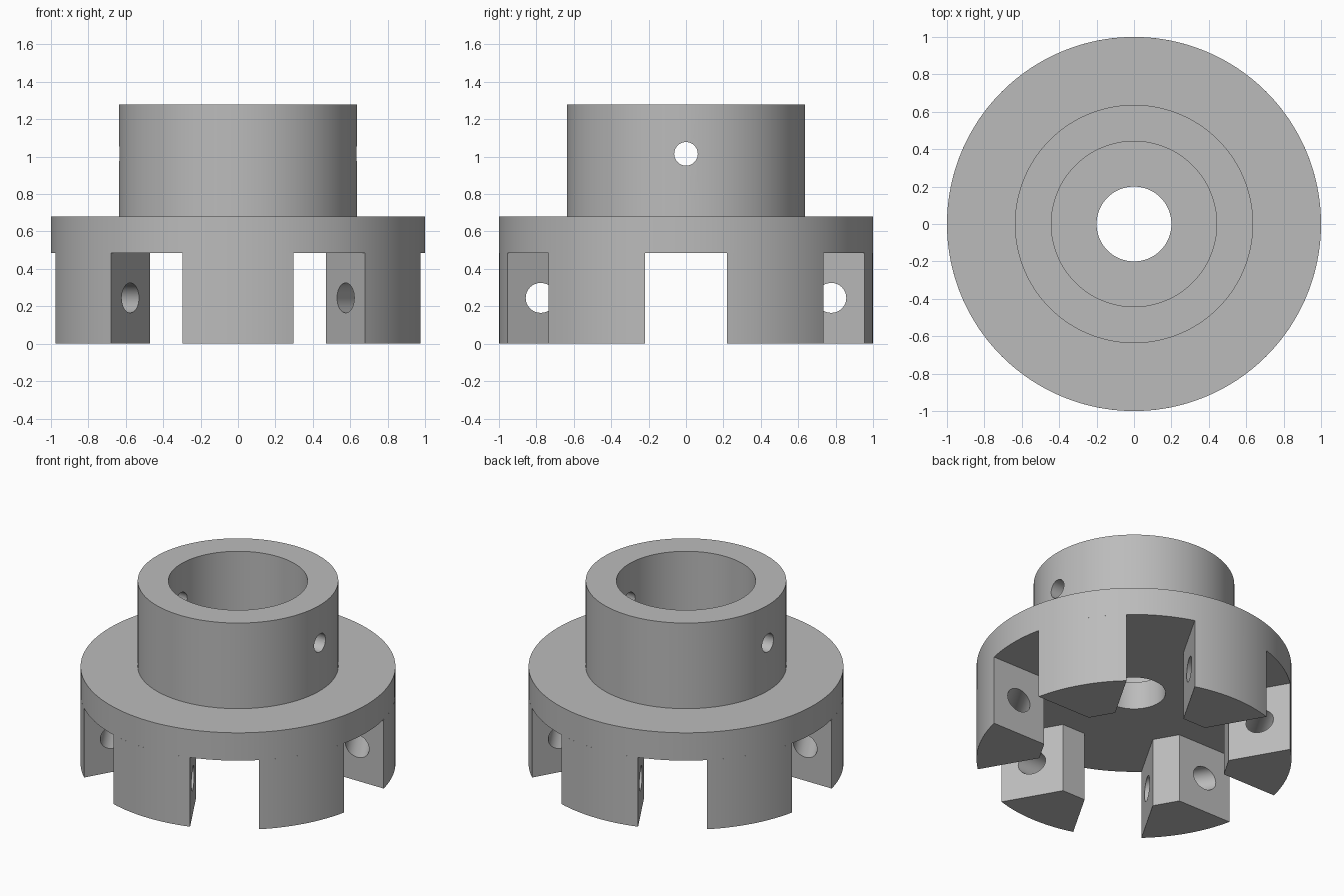
import bpy, bmesh
from math import sin, cos, pi, radians, asin
from mathutils import Matrix

if "Cube" in bpy.data.objects:
    bpy.data.objects.remove(bpy.data.objects["Cube"], do_unlink=True)

# Main sizes
OUTER, COLLAR, BORE, SHAFT = 1.0, 0.637, 0.442, 0.2
TOP, SHOULDER, UNDER = 1.28, 0.68, 0.485
SLOT_HALF, TOOTH_INNER = 0.22, 0.595
SEGMENTS = 128

metal = bpy.data.materials.new("plain grey")
metal.use_nodes = True
grey = (0.5, 0.5, 0.5, 1)
metal.diffuse_color = grey
metal.node_tree.nodes["Principled BSDF"].inputs["Base Color"].default_value = grey


def make_object(name, bm):
    bmesh.ops.recalc_face_normals(bm, faces=bm.faces)
    mesh = bpy.data.meshes.new(name)
    bm.to_mesh(mesh)
    bm.free()
    mesh.materials.append(metal)
    obj = bpy.data.objects.new(name, mesh)
    bpy.context.collection.objects.link(obj)
    return obj


def activate(obj):
    bpy.ops.object.select_all(action='DESELECT')
    obj.select_set(True)
    bpy.context.view_layer.objects.active = obj


def drill(obj, radius, length, matrix):
    """Cut a round hole, then discard the drill."""
    bm = bmesh.new()
    bmesh.ops.create_cone(bm, cap_ends=True, segments=48, radius1=radius,
                          radius2=radius, depth=length, matrix=matrix)
    cutter = make_object("drill", bm)
    cutter.hide_render = True
    mod = obj.modifiers.new("hole", 'BOOLEAN')
    mod.object, mod.operation, mod.solver = cutter, 'DIFFERENCE', 'EXACT'
    activate(obj)
    bpy.ops.object.modifier_apply(modifier=mod.name)
    bpy.data.objects.remove(cutter, do_unlink=True)


def smooth(obj):
    activate(obj)
    bpy.ops.object.shade_smooth_by_angle(angle=radians(30))


# Flange and collar: one revolved section
section = [(SHAFT, UNDER), (OUTER, UNDER), (OUTER, SHOULDER), (COLLAR, SHOULDER),
           (COLLAR, TOP), (BORE, TOP), (BORE, SHOULDER), (SHAFT, SHOULDER)]
bm = bmesh.new()
rings = []
for i in range(SEGMENTS):
    a = 2 * pi * i / SEGMENTS
    rings.append([bm.verts.new((r * cos(a), r * sin(a), z)) for r, z in section])
for i, ring in enumerate(rings):
    following = rings[(i + 1) % SEGMENTS]
    for j in range(len(section)):
        k = (j + 1) % len(section)
        bm.faces.new((ring[j], following[j], following[k], ring[k]))
hub = make_object("flanged_collar", bm)

# Cross hole through both collar walls
drill(hub, 0.063, 1.6, Matrix.Translation((0, 0, 1.015)) @ Matrix.Rotation(pi / 2, 4, 'Y'))
smooth(hub)

# Tooth: parallel-sided slots leave a wedge with a flat inner end
half_angle = pi / 6 - asin(SLOT_HALF / OUTER)
u = (TOOTH_INNER - SLOT_HALF / 2) / cos(pi / 6)
inner_half = u / 2 - SLOT_HALF * cos(pi / 6)
outline = [(TOOTH_INNER, inner_half), (TOOTH_INNER, -inner_half)]
STEPS = 16
for i in range(STEPS + 1):
    a = half_angle * (2 * i / STEPS - 1)
    outline.append((OUTER * cos(a), OUTER * sin(a)))
bm = bmesh.new()
base = bm.faces.new([bm.verts.new((x, y, 0)) for x, y in outline])
grown = bmesh.ops.extrude_face_region(bm, geom=[base])
bmesh.ops.translate(bm, vec=(0, 0, UNDER),
                    verts=[v for v in grown["geom"] if isinstance(v, bmesh.types.BMVert)])
tooth = make_object("tooth_1", bm)

# Pin hole running across the tooth
drill(tooth, 0.08, 0.7, Matrix.Translation((0.777, 0, 0.245)) @ Matrix.Rotation(pi / 2, 4, 'X'))
smooth(tooth)

# Ring of six teeth
tooth.rotation_euler.z = radians(30)
for i in range(1, 6):
    copy = tooth.copy()
    copy.name = f"tooth_{i + 1}"
    copy.rotation_euler.z = radians(30 + 60 * i)
    bpy.context.collection.objects.link(copy)
